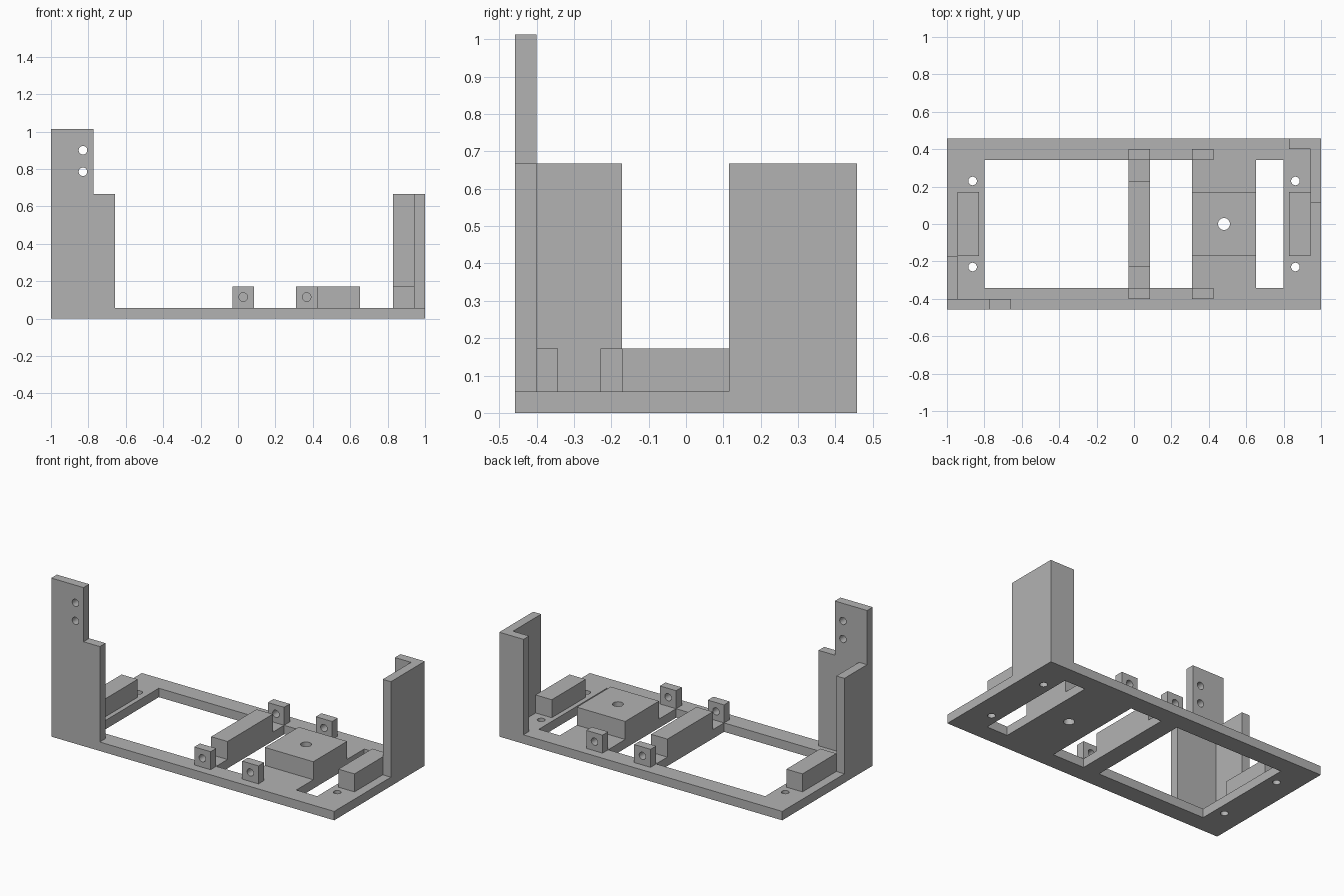
import bpy, bmesh
from mathutils import Vector

cube = bpy.data.objects.get("Cube")
if cube:
    bpy.data.objects.remove(cube, do_unlink=True)

grey = bpy.data.materials.new("plain grey")
grey.use_nodes = True
colour = (0.45, 0.45, 0.45, 1)
grey.diffuse_color = colour
grey.node_tree.nodes["Principled BSDF"].inputs["Base Color"].default_value = colour

T = 0.057          # sheet thickness
W = 0.457          # half depth of the base
WALL = 0.667       # wall height
BLOCK = 0.172      # top of the raised blocks


def prism(name, outline, axis, lo, hi):
    """Extrude a 2D outline along 'y' (outline in xz) or 'z' (outline in xy)."""
    place = (lambda a, b: (a, lo, b)) if axis == "y" else (lambda a, b: (a, b, lo))
    push = Vector((0, hi - lo, 0)) if axis == "y" else Vector((0, 0, hi - lo))
    bm = bmesh.new()
    face = bm.faces.new([bm.verts.new(place(a, b)) for a, b in outline])
    new = bmesh.ops.extrude_face_region(bm, geom=[face])["geom"]
    bmesh.ops.translate(bm, vec=push, verts=[v for v in new if isinstance(v, bmesh.types.BMVert)])
    bmesh.ops.recalc_face_normals(bm, faces=bm.faces)
    mesh = bpy.data.meshes.new(name)
    bm.to_mesh(mesh)
    bm.free()
    mesh.materials.append(grey)
    obj = bpy.data.objects.new(name, mesh)
    bpy.context.collection.objects.link(obj)
    return obj


def box(name, x0, x1, y0, y1, z0, z1):
    return prism(name, [(x0, y0), (x1, y0), (x1, y1), (x0, y1)], "z", z0, z1)


def pin(centre, radius, along="z"):
    """Round cutter through a point."""
    turn = (1.5707963, 0, 0) if along == "y" else (0, 0, 0)
    bpy.ops.mesh.primitive_cylinder_add(vertices=32, radius=radius, depth=0.5,
                                        location=centre, rotation=turn)
    return bpy.context.object


def cut(obj, cutters):
    """Subtract the cutters, bake the result and remove the cutters."""
    for c in cutters:
        c.hide_render = True
        mod = obj.modifiers.new("cut", "BOOLEAN")
        mod.operation, mod.solver, mod.object = "DIFFERENCE", "EXACT", c
    bpy.context.view_layer.update()
    graph = bpy.context.evaluated_depsgraph_get()
    baked = bpy.data.meshes.new_from_object(obj.evaluated_get(graph))
    obj.modifiers.clear()
    obj.data = baked
    baked.materials.clear()
    baked.materials.append(grey)
    for poly in baked.polygons:
        poly.material_index = 0
    for c in cutters:
        bpy.data.objects.remove(c, do_unlink=True)


# Base frame with three windows and four screw holes
base = box("base_frame", -1, 1, -W, W, 0, T)
windows = [box("window_cutter", x0, x1, -0.343, 0.343, -0.1, 0.2)
           for x0, x1 in ((-0.8, -0.029), (0.086, 0.31), (0.652, 0.8))]
screws = [pin((x, y, T / 2), 0.023) for x in (-0.863, 0.863) for y in (-0.23, 0.23)]
cut(base, windows + screws + [pin((0.481, 0, T / 2), 0.032)])

# Raised blocks on the base
box("cross_bar", -0.029, 0.086, -0.229, 0.229, T, BLOCK)
box("right_end_block", -0.943, -0.829, -0.171, 0.171, T, BLOCK)
box("left_end_block", 0.829, 0.943, -0.171, 0.171, T, BLOCK)
pivot = box("pivot_block", 0.31, 0.652, -0.171, 0.171, T, BLOCK)
cut(pivot, [pin((0.481, 0, 0.1), 0.032)])

# Drilled lugs in front and back pairs
for x, place in ((-0.029, "middle"), (0.31, "pivot")):
    for y, side in ((-0.4, "front"), (0.343, "back")):
        lug = box(f"{side}_{place}_lug", x, x + 0.115, y, y + T, T, BLOCK)
        cut(lug, [pin((x + T, y + T / 2, 0.115), 0.023, "y")])

# Tall stepped front wall with two holes, and the side wall behind it
front = prism("stepped_front_wall",
              [(-1, T), (-0.657, T), (-0.657, WALL), (-0.772, WALL), (-0.772, 1.013), (-1, 1.013)],
              "y", -W, -0.4)
cut(front, [pin((-0.829, -0.43, z), 0.023, "y") for z in (0.785, 0.9)])
box("right_side_wall", -1, -0.943, -0.4, -0.171, T, WALL)

# L-shaped corner wall at the opposite corner
prism("back_corner_wall",
      [(0.943, 0.115), (1, 0.115), (1, W), (0.829, W), (0.829, 0.4), (0.943, 0.4)],
      "z", T, WALL)
